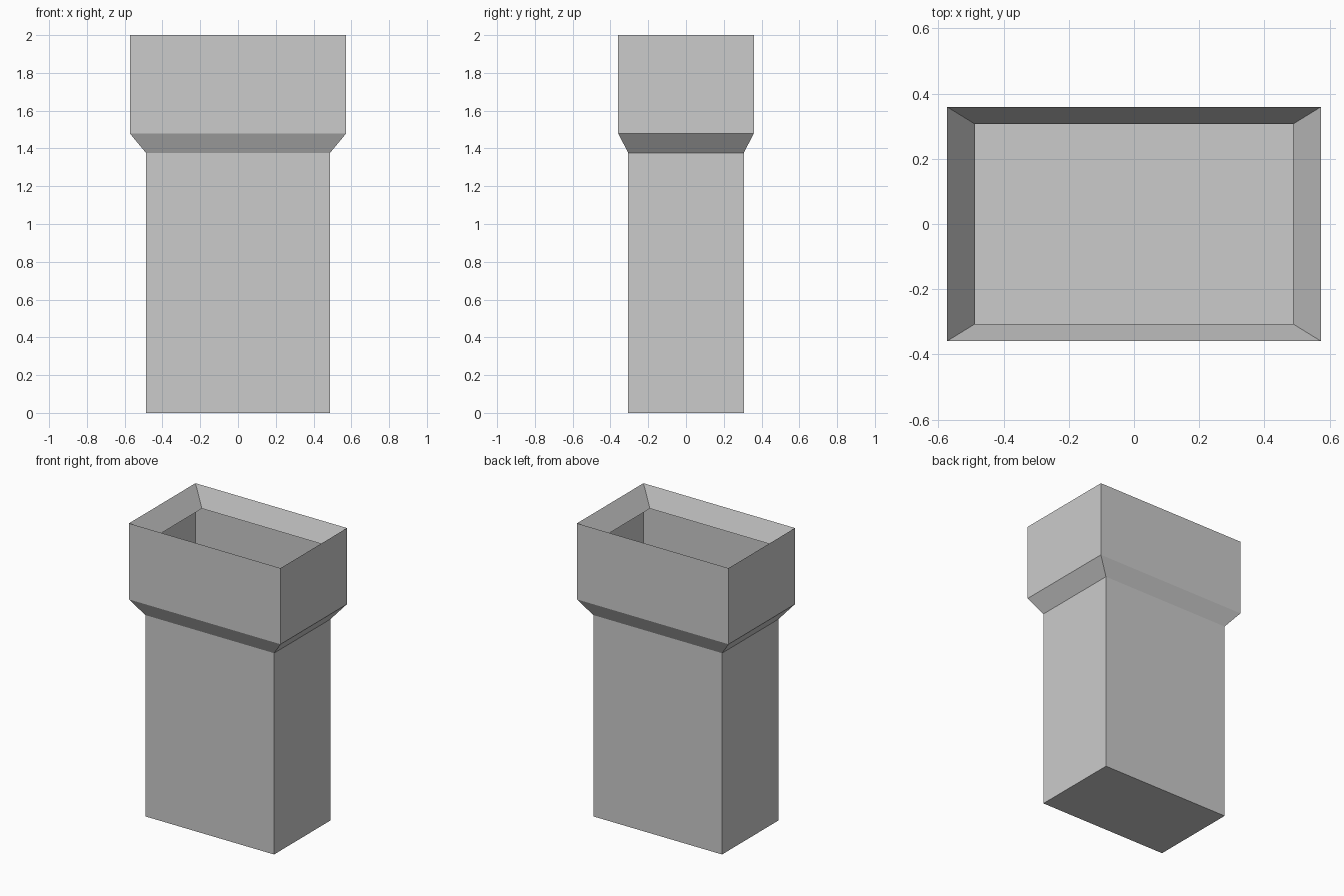
import bpy, bmesh

if "Cube" in bpy.data.objects:
    bpy.data.objects.remove(bpy.data.objects["Cube"])

# Rectangular rings: half width, half depth, height
OUTER = (0.573, 0.359)
INNER = (0.487, 0.306)
PROFILE = [
    (*INNER, 0.0),     # base
    (*INNER, 1.376),   # top of the shaft
    (*OUTER, 1.48),    # flared collar
    (*OUTER, 2.0),     # rim
    (*INNER, 1.87),    # inward sloping lip, open in the middle
]

bm = bmesh.new()
rings = [[bm.verts.new((sx * w, sy * d, z))
          for sx, sy in ((-1, -1), (1, -1), (1, 1), (-1, 1))]
         for w, d, z in PROFILE]

# Closed bottom
bm.faces.new(rings[0][::-1])

# Walls, collar and lip
for low, high in zip(rings, rings[1:]):
    for i in range(4):
        j = (i + 1) % 4
        bm.faces.new((low[i], low[j], high[j], high[i]))

mesh = bpy.data.meshes.new("open_bin")
bm.to_mesh(mesh)
bm.free()
bpy.context.collection.objects.link(bpy.data.objects.new("open_bin", mesh))
